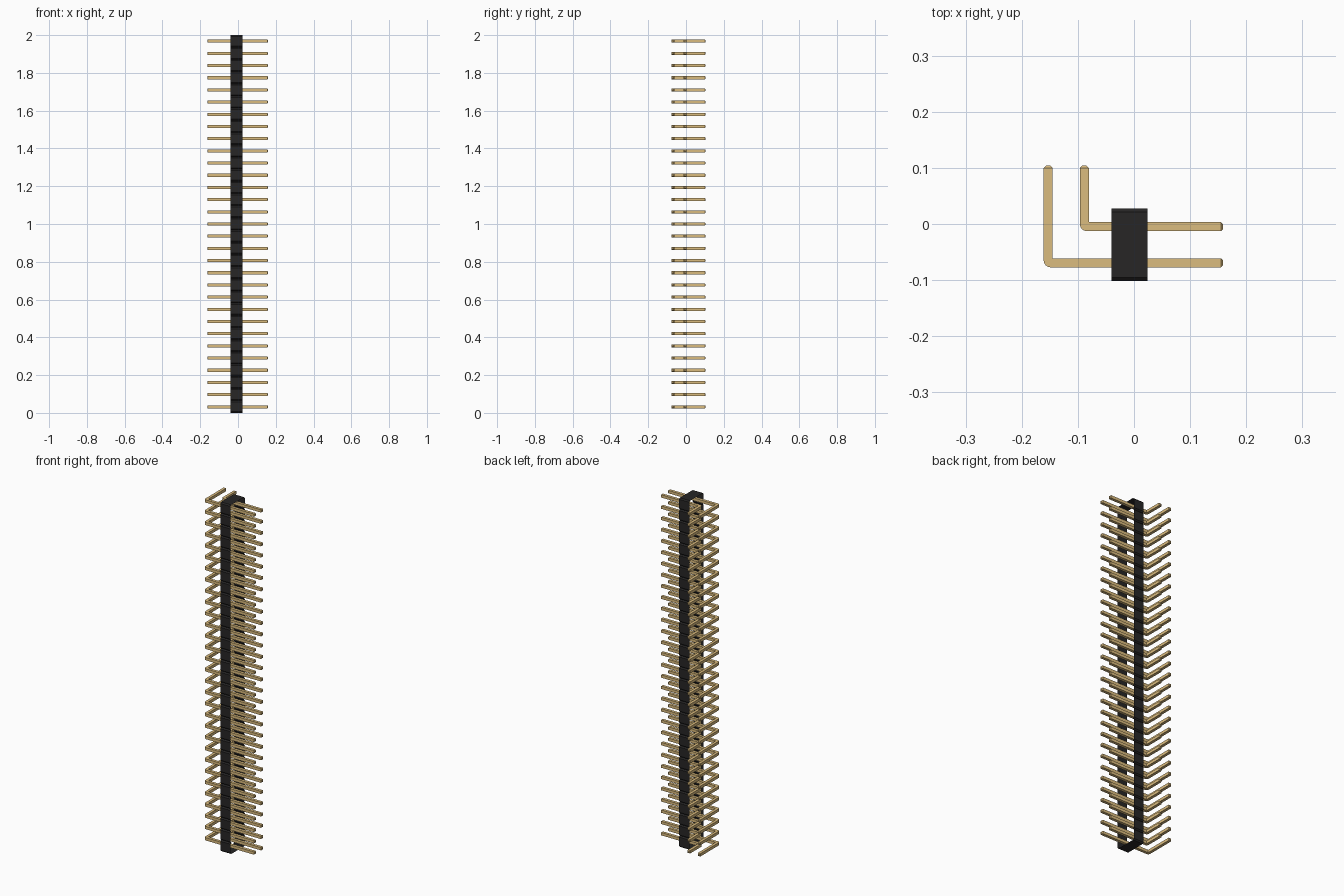
import bpy, bmesh

if "Cube" in bpy.data.objects:
    bpy.data.objects.remove(bpy.data.objects["Cube"], do_unlink=True)

ROWS = 31
PITCH = 2 / ROWS
CHAMFER = PITCH / 10
PIN = 0.0162               # pin thickness
MID_Y = -0.037             # middle of the housing, front to back


def make_material(name, colour):
    mat = bpy.data.materials.new(name)
    mat.use_nodes = True
    mat.diffuse_color = colour
    bsdf = next(n for n in mat.node_tree.nodes if n.type == 'BSDF_PRINCIPLED')
    bsdf.inputs["Base Color"].default_value = colour
    return mat


def make_object(name, bm, mat):
    mesh = bpy.data.meshes.new(name)
    bm.to_mesh(mesh)
    bm.free()
    mesh.materials.append(mat)
    obj = bpy.data.objects.new(name, mesh)
    bpy.context.collection.objects.link(obj)
    return obj


black = make_material("black plastic", (0.02, 0.019, 0.019, 1))
gold = make_material("gold metal", (0.709, 0.504, 0.21, 1))


# Housing: a notched outline swept sideways, open on both pin sides
def housing():
    wall = []
    for i in range(ROWS):
        low, high = i * PITCH, (i + 1) * PITCH
        wall += [(PITCH - CHAMFER, low), (PITCH, low + CHAMFER), (PITCH, high - CHAMFER)]
    wall.append((PITCH - CHAMFER, 2))
    outline = wall + [(-y, z) for y, z in reversed(wall)]
    bm = bmesh.new()
    left, right = ([bm.verts.new((x, MID_Y + y, z)) for y, z in outline]
                   for x in (0.024, 0.024 - PITCH))
    for i in range(len(outline)):
        j = (i + 1) % len(outline)
        bm.faces.new((left[i], left[j], right[j], right[i]))
    make_object("housing", bm, black)


# Bent pin: flat L profile, thickened, with rounded elbow and chamfered tips
def pin_row(name, y, bend_x):
    h = PIN / 2
    tip_x, tip_y = 0.159, 0.104
    profile = [(tip_x, y - h), (tip_x, y + h), (bend_x + h, y + h),
               (bend_x + h, tip_y), (bend_x - h, tip_y), (bend_x - h, y - h)]
    z = PITCH / 2
    bm = bmesh.new()
    base = bm.faces.new([bm.verts.new((px, py, z - h)) for px, py in profile])
    top = bmesh.ops.extrude_face_region(bm, geom=[base])["geom"]
    bmesh.ops.translate(bm, vec=(0, 0, PIN),
                        verts=[v for v in top if isinstance(v, bmesh.types.BMVert)])
    bmesh.ops.recalc_face_normals(bm, faces=bm.faces[:])
    elbow = [e for e in bm.edges
             if all(v.co.x < bend_x and v.co.y < y for v in e.verts)]
    bmesh.ops.bevel(bm, geom=elbow, offset=0.013, segments=4, profile=0.5,
                    affect='EDGES')
    tips = [e for e in bm.edges
            if all(v.co.x > tip_x - 0.001 for v in e.verts)
            or all(v.co.y > tip_y - 0.001 for v in e.verts)]
    bmesh.ops.bevel(bm, geom=tips, offset=PIN / 4, segments=1, affect='EDGES')
    obj = make_object(name, bm, gold)
    array = obj.modifiers.new("column", 'ARRAY')
    array.count = ROWS
    array.use_relative_offset = False
    array.use_constant_offset = True
    array.constant_offset_displace = (0, 0, PITCH)


housing()
pin_row("front_pins", MID_Y - PITCH / 2, -0.153)
pin_row("back_pins", MID_Y + PITCH / 2, -0.0885)
